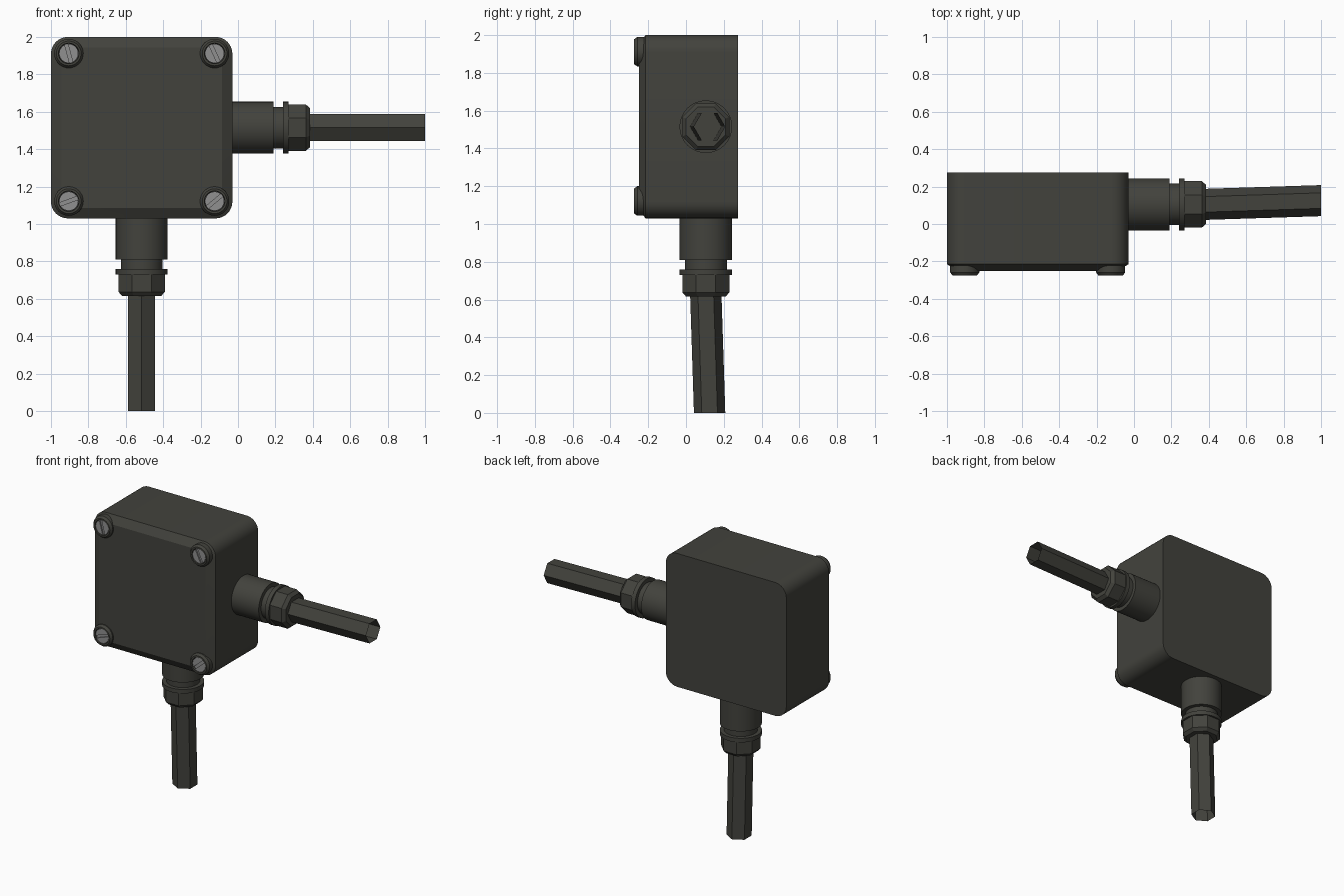
import bpy, bmesh, math
from mathutils import Matrix, Vector

if "Cube" in bpy.data.objects:
    bpy.data.objects.remove(bpy.data.objects["Cube"])


def material(name, rgb):
    m = bpy.data.materials.new(name)
    m.diffuse_color = (*rgb, 1)
    m.use_nodes = True
    m.node_tree.nodes["Principled BSDF"].inputs["Base Color"].default_value = m.diffuse_color
    return m


PLASTIC = material("dark_olive_plastic", (0.055, 0.055, 0.046))
METAL = material("grey_metal", (0.28, 0.28, 0.28))


def loft(name, rings, mat, matrix=Matrix(), cap_start=True, cap_end=True):
    """Skin a list of equal-length point rings into one object."""
    bm = bmesh.new()
    loops = [[bm.verts.new(matrix @ Vector(p)) for p in ring] for ring in rings]
    n = len(loops[0])
    for a, b in zip(loops, loops[1:]):
        for i in range(n):
            j = (i + 1) % n
            bm.faces.new((a[i], a[j], b[j], b[i]))
    if cap_start:
        bm.faces.new(loops[0][::-1])
    if cap_end:
        bm.faces.new(loops[-1])
    bmesh.ops.recalc_face_normals(bm, faces=bm.faces)
    me = bpy.data.meshes.new(name)
    bm.to_mesh(me)
    bm.free()
    me.materials.append(mat)
    ob = bpy.data.objects.new(name, me)
    bpy.context.collection.objects.link(ob)
    bpy.ops.object.select_all(action='DESELECT')
    ob.select_set(True)
    bpy.context.view_layer.objects.active = ob
    bpy.ops.object.shade_smooth_by_angle(angle=math.radians(28))
    return ob


def x_ring(u, r, n, phase=0.0, dy=0.0):
    """Circle or polygon around the local X axis."""
    return [(u, dy + r * math.cos(phase + math.tau * i / n),
             r * math.sin(phase + math.tau * i / n)) for i in range(n)]


def y_ring(y, r, n=32):
    return [(r * math.cos(math.tau * i / n), y, r * math.sin(math.tau * i / n))
            for i in range(n)]


def rounded_square(y, half, r, seg=8):
    pts = []
    for k, (sx, sz) in enumerate([(1, 1), (-1, 1), (-1, -1), (1, -1)]):
        for i in range(seg + 1):
            a = math.pi / 2 * (k + i / seg)
            pts.append((sx * (half - r) + r * math.cos(a), y,
                        sz * (half - r) + r * math.sin(a)))
    return pts


CX, CZ, GY = -0.515, 1.515, 0.105

# Box with a chamfered front lid
loft("junction_box", [rounded_square(0.275, 0.485, 0.09),
                      rounded_square(-0.215, 0.485, 0.09),
                      rounded_square(-0.25, 0.43, 0.05)],
     PLASTIC, Matrix.Translation((CX, 0, CZ)))

# Corner bosses with slotted screws
screws = [(-0.905, 1.912, 105), (-0.125, 1.912, 115),
          (-0.905, 1.122, 20), (-0.125, 1.122, 40)]
for k, (x, z, ang) in enumerate(screws):
    at = Matrix.Translation((x, 0, z))
    loft(f"screw_boss_{k}", [y_ring(-0.2, 0.078), y_ring(-0.258, 0.078),
                             y_ring(-0.275, 0.066), y_ring(-0.275, 0.055),
                             y_ring(-0.256, 0.052)], PLASTIC, at)
    loft(f"screw_base_{k}", [y_ring(-0.25, 0.052), y_ring(-0.26, 0.052)], METAL, at)
    for side in (0, 180):
        turn = at @ Matrix.Rotation(-math.radians(ang + side), 4, 'Y')
        a0 = math.asin(0.009 / 0.051)
        arc = [a0 + (math.pi - 2 * a0) * i / 14 for i in range(15)]
        loft(f"screw_head_{k}_{side}",
             [[(0.051 * math.cos(a), y, 0.051 * math.sin(a)) for a in arc]
              for y in (-0.255, -0.27)], METAL, turn)

# Cable glands: one to the right, one turned downwards
OCT = math.pi / 8
for label, turn in (("right", 0), ("lower", 90)):
    m = Matrix.Translation((CX, GY, CZ)) @ Matrix.Rotation(math.radians(turn), 4, 'Y')
    loft(f"{label}_gland_body",
         [x_ring(u, r, 48) for u, r in ((0.47, 0.139), (0.705, 0.139), (0.705, 0.111),
                                        (0.755, 0.111), (0.755, 0.139),
                                        (0.785, 0.139))], PLASTIC, m)
    ro = 0.124 / math.cos(OCT)
    loft(f"{label}_gland_nut", [x_ring(0.78, ro, 8, OCT), x_ring(0.878, ro, 8, OCT),
                                x_ring(0.9, ro * 0.84, 8, OCT)], PLASTIC, m)
    # open six-sided cable, leaning slightly backwards
    loft(f"{label}_cable", [x_ring(0.895, 0.083, 6), x_ring(1.515, 0.083, 6, 0, 0.02)],
         PLASTIC, m, cap_start=False, cap_end=False)
